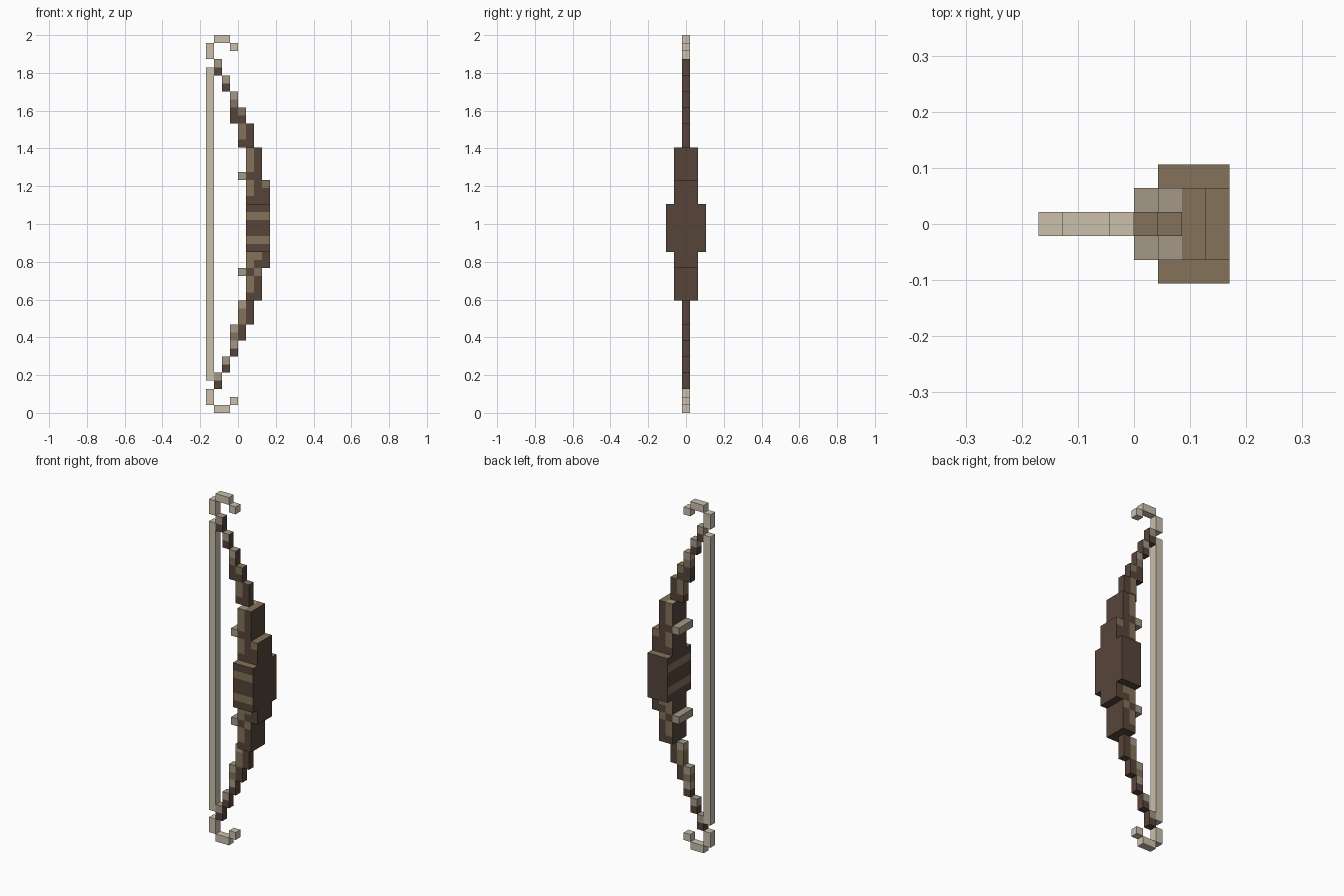
import bpy, bmesh

if "Cube" in bpy.data.objects:
    bpy.data.objects.remove(bpy.data.objects["Cube"])

U = 2 / 47  # one block unit; the bow is 8 units wide and 47 tall


def material(name, hexcode):
    m = bpy.data.materials.new(name)
    rgb = [int(hexcode[i:i + 2], 16) / 255 for i in (0, 2, 4)]
    m.diffuse_color = [c / 12.92 if c <= 0.04045 else ((c + 0.055) / 1.055) ** 2.4
                       for c in rgb] + [1]
    m.use_nodes = True
    m.node_tree.nodes["Principled BSDF"].inputs["Base Color"].default_value = m.diffuse_color
    return m


MATS = [material("dark brown", "57453A"), material("tan brown", "84725A"),
        material("taupe", "A59886"), material("cream", "CBC0AE")]
D, L, T, C = range(4)
CODE = {"D": D, "L": L, "T": T, "C": C}


def block(name, x0, x1, z0, z1, width, rows, top=None, left=None, back=None,
          right=D, under=D):
    """Box in block units. rows: painted bands from top to bottom, one letter
    per column (a single row is repeated over the whole height)."""
    bm = bmesh.new()
    h = width / 2
    nx, nz = x1 - x0, z1 - z0
    rows = rows.split()
    if len(rows) == 1:
        rows *= nz
        rows = [r if len(r) == nx else r * nx for r in rows]
    rows = [r if len(r) == nx else r * nx for r in rows]

    def quad(pts, mat):
        f = bm.faces.new([bm.verts.new(((x - 4) * U, y * U, z * U)) for x, y, z in pts])
        f.material_index = mat

    for k in range(nz):
        a, b = z1 - k - 1, z1 - k
        for i in range(nx):
            p, q = x0 + i, x0 + i + 1
            c = CODE[rows[k][i]]
            quad([(p, -h, a), (q, -h, a), (q, -h, b), (p, -h, b)], c)
            quad([(p, h, a), (p, h, b), (q, h, b), (q, h, a)], c if back is None else back)
        c = CODE[rows[k][0]] if left is None else left
        quad([(x0, -h, a), (x0, -h, b), (x0, h, b), (x0, h, a)], c)
        quad([(x1, -h, a), (x1, h, a), (x1, h, b), (x1, -h, b)], right)
    for i in range(nx):
        p, q = x0 + i, x0 + i + 1
        t = top[i] if top else CODE[rows[0][i]]
        quad([(p, -h, z1), (q, -h, z1), (q, h, z1), (p, h, z1)], t)
        quad([(p, -h, z0), (p, h, z0), (q, h, z0), (q, -h, z0)], under)
    bmesh.ops.remove_doubles(bm, verts=bm.verts, dist=1e-5)
    me = bpy.data.meshes.new(name)
    bm.to_mesh(me)
    bm.free()
    for m in MATS:
        me.materials.append(m)
    ob = bpy.data.objects.new(name, me)
    bpy.context.collection.objects.link(ob)


def plain(name, x0, x1, z0, z1, width, letter):
    c = CODE[letter]
    block(name, x0, x1, z0, z1, width, letter, right=c, under=c)


# Bow string
plain("string", 0, 1, 4, 43, 1, "C")

# Curled tips and arrow nubs, mirrored top and bottom
for side, flip in (("lower", False), ("upper", True)):
    for name, x0, x1, z0, z1, w, col in (("tip_end", 1, 3, 0, 1, 1, "C"),
                                         ("tip_back", 0, 1, 1, 3, 1, "C"),
                                         ("tip_hook", 3, 4, 1, 2, 1, "C"),
                                         ("nub", 4, 5, 17, 18, 3, "T")):
        if flip:
            z0, z1 = 47 - z1, 47 - z0
        plain(side + "_" + name, x0, x1, z0, z1, w, col)

# Stepped limbs
block("upper_limb_1", 1, 2, 42, 44, 1, "T D")
block("upper_limb_2", 2, 3, 40, 42, 1, "T D")
block("upper_limb_3", 3, 4, 36, 40, 1, "T L D D")
block("upper_limb_4", 4, 5, 33, 38, 1, "L D L L D")
block("upper_limb_5", 5, 6, 33, 36, 1, "D D D", top=[L])
block("lower_limb_1", 1, 2, 3, 5, 1, "T D")
block("lower_limb_2", 2, 3, 5, 7, 1, "T D")
block("lower_limb_3", 3, 4, 7, 11, 1, "T L T D")
block("lower_limb_4", 4, 5, 9, 14, 1, "T L L D D")
block("lower_limb_5", 5, 6, 11, 14, 1, "D D D", top=[L])

# Thick riser above and below the grip
block("upper_riser", 5, 7, 26, 33, 3, "LD LD LD DD LD LD DD", top=[T, L], left=D)
block("lower_riser", 5, 7, 14, 20, 3, "LL LD DL LD LD DD", top=[T, L], left=D)
block("upper_riser_front", 7, 8, 26, 29, 3, "L D D")
block("lower_riser_front", 7, 8, 18, 20, 3, "D D")

# Banded grip
block("grip", 5, 8, 20, 26, 5, "DDD LLL DDD DDD LLL DDD", top=[L, L, L], back=D)
